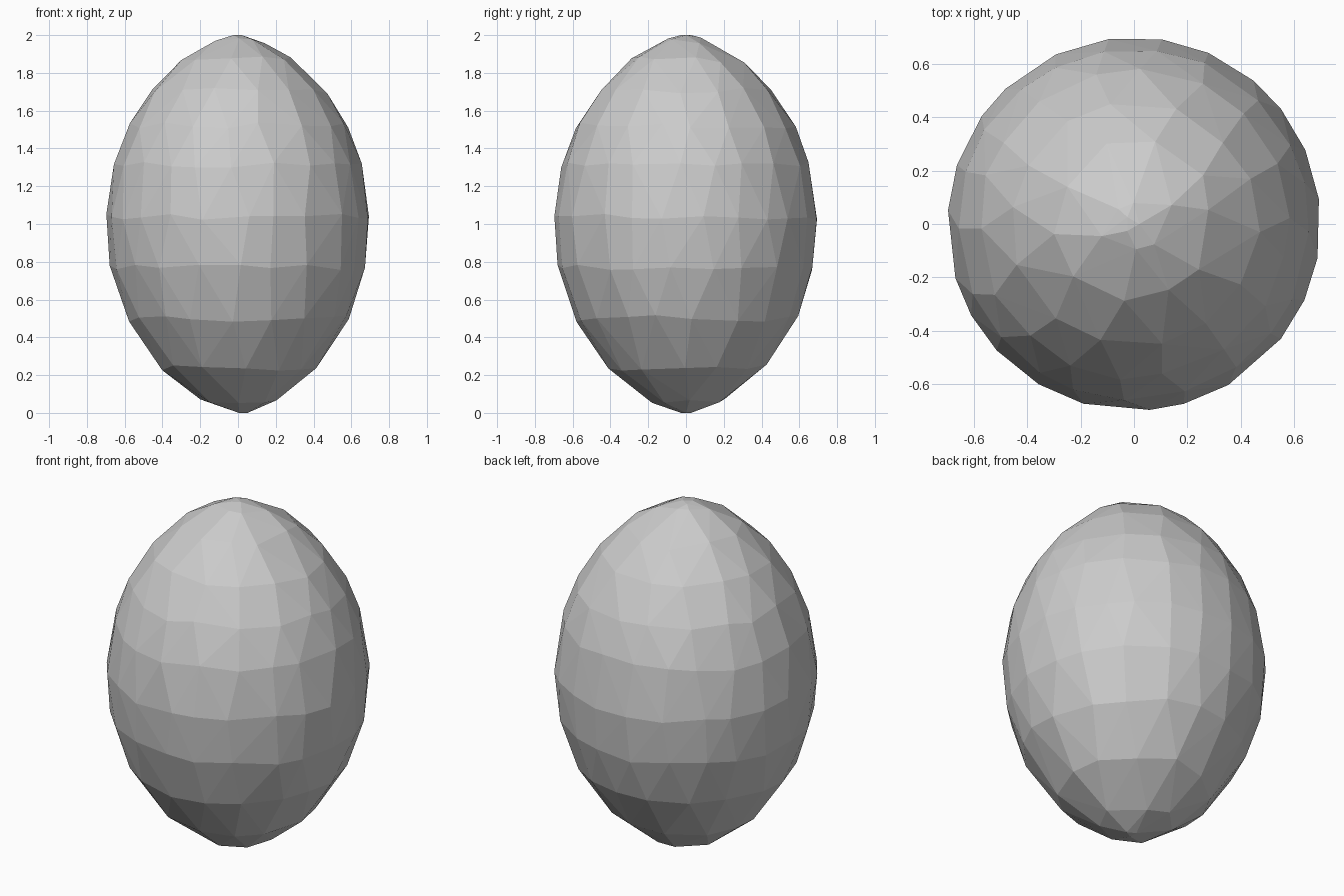
import bpy
import bmesh
import math
import random

cube = bpy.data.objects.get("Cube")
if cube:
    bpy.data.objects.remove(cube, do_unlink=True)

random.seed(7)
HEIGHT, RADIUS = 2.0, 0.7


def profile(z):
    """Radius of the pointed egg at height z."""
    t = min(abs(z - HEIGHT / 2) / (HEIGHT / 2), 1)
    return RADIUS * (1 - t * t) ** 0.6


# Stone colour
grey = bpy.data.materials.new("stone_grey")
grey.use_nodes = True
colour = (0.6, 0.6, 0.6, 1)
grey.diffuse_color = colour
grey.node_tree.nodes["Principled BSDF"].inputs["Base Color"].default_value = colour

# Rings of slightly uneven points: height and number of corners
rings = [(0.07, 7), (0.24, 13), (0.5, 18), (0.77, 21), (1.04, 23),
         (1.31, 21), (1.52, 18), (1.71, 14), (1.87, 10), (1.97, 6)]

bm = bmesh.new()
for z, count in rings:
    start = random.uniform(0, math.tau)
    for i in range(count):
        angle = start + (i + random.uniform(-0.2, 0.2)) * math.tau / count
        height = z + random.uniform(-0.018, 0.018)
        r = profile(height)
        bm.verts.new((r * math.cos(angle), r * math.sin(angle), height))

# Small flat foot and tip
for z, offset in ((0, 0.02), (HEIGHT, -0.01)):
    for i in range(3):
        angle = i * math.tau / 3
        bm.verts.new((offset + 0.03 * math.cos(angle), 0.03 * math.sin(angle), z))

# Wrap the points in a faceted skin
bmesh.ops.convex_hull(bm, input=bm.verts[:])
bmesh.ops.recalc_face_normals(bm, faces=bm.faces[:])

mesh = bpy.data.meshes.new("faceted_egg")
bm.to_mesh(mesh)
bm.free()
mesh.materials.append(grey)
egg = bpy.data.objects.new("faceted_egg", mesh)
bpy.context.collection.objects.link(egg)
